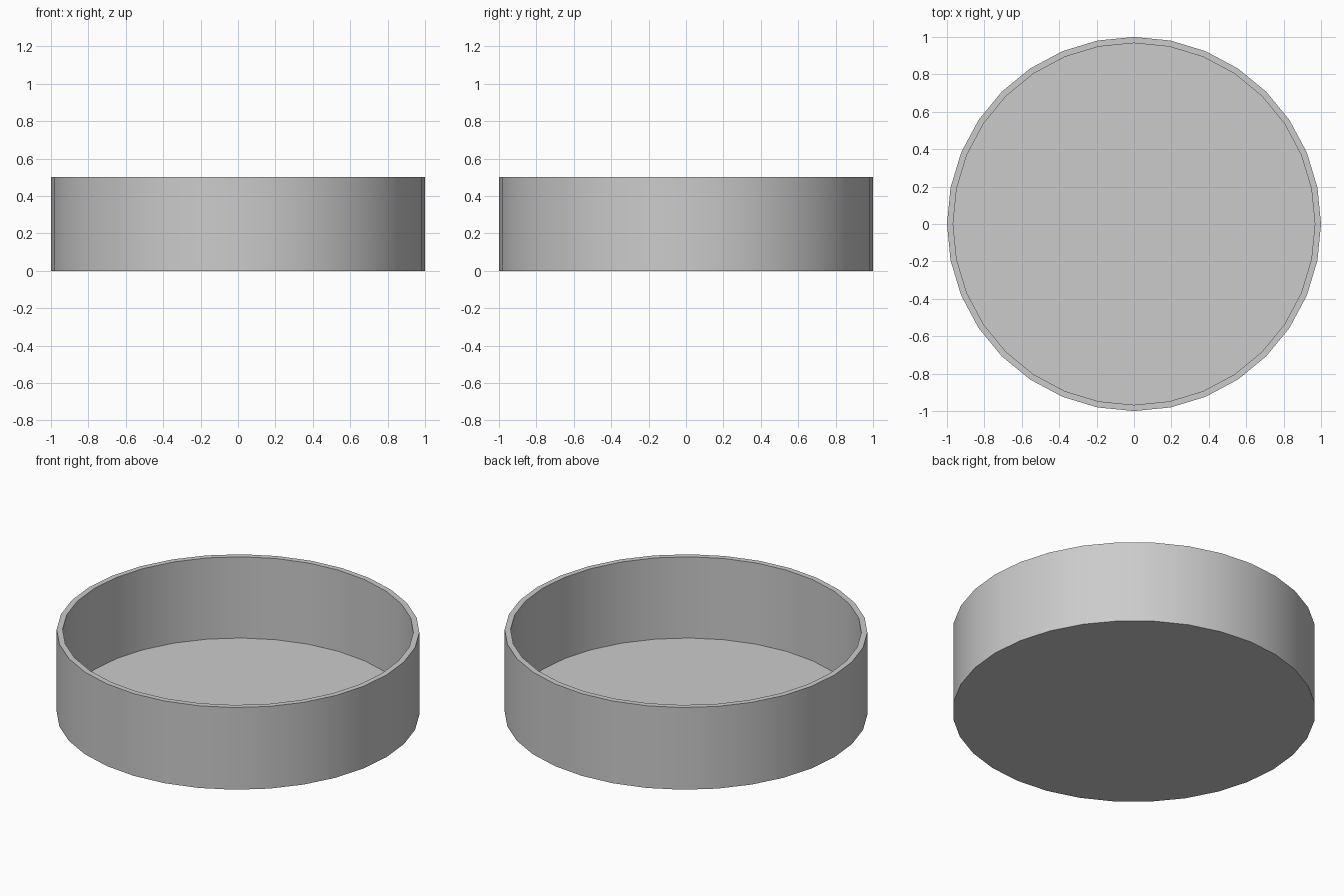
import bpy, bmesh
from math import sin, cos, tau

if "Cube" in bpy.data.objects:
    bpy.data.objects.remove(bpy.data.objects["Cube"])

SIDES = 32
# (radius, z) profile: bottom edge, outer rim, inner rim, floor edge
PROFILE = [(1.0, 0.0), (1.0, 0.5), (0.967, 0.5), (0.967, 0.006)]

bm = bmesh.new()
rings = [[bm.verts.new((r * cos(tau * i / SIDES), r * sin(tau * i / SIDES), z))
          for i in range(SIDES)] for r, z in PROFILE]

# outer wall, rim and inner wall
for a, b in zip(rings, rings[1:]):
    for i in range(SIDES):
        j = (i + 1) % SIDES
        bm.faces.new((a[i], a[j], b[j], b[i]))

# underside and inside floor
bm.faces.new(rings[0][::-1])
bm.faces.new(rings[-1])
bmesh.ops.recalc_face_normals(bm, faces=bm.faces)

mesh = bpy.data.meshes.new("round_tray")
bm.to_mesh(mesh)
bm.free()
tray = bpy.data.objects.new("round_tray", mesh)
bpy.context.collection.objects.link(tray)

# smooth walls with crisp rims
bpy.context.view_layer.objects.active = tray
tray.select_set(True)
bpy.ops.object.shade_smooth_by_angle()
